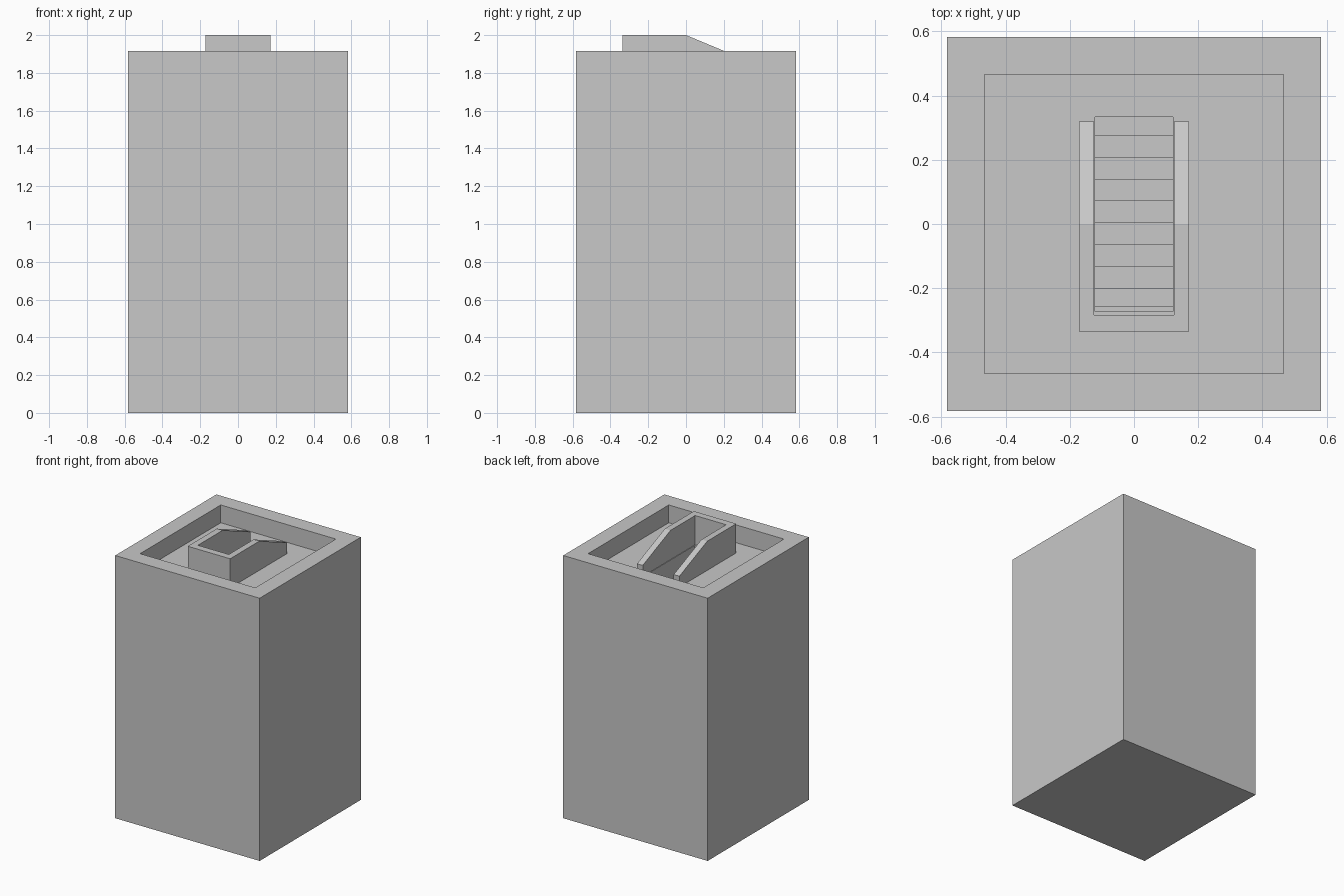
import bpy, bmesh

if "Cube" in bpy.data.objects:
    bpy.data.objects.remove(bpy.data.objects["Cube"])

W = 0.583        # half width of the block
TOP = 1.917      # top of the parapet
INNER = 0.465    # half width of the sunken roof
ROOF = 1.787     # level of the sunken roof

grey = bpy.data.materials.new("concrete grey")
grey.diffuse_color = (0.58, 0.58, 0.58, 1)
grey.use_nodes = True
grey.node_tree.nodes["Principled BSDF"].inputs["Base Color"].default_value = grey.diffuse_color


def extrude_x(name, profile, x0, x1):
    """Solid made from a (y, z) outline swept from x0 to x1."""
    bm = bmesh.new()
    face = bm.faces.new([bm.verts.new((x0, y, z)) for y, z in profile])
    swept = bmesh.ops.extrude_face_region(bm, geom=[face])
    moved = [g for g in swept["geom"] if isinstance(g, bmesh.types.BMVert)]
    bmesh.ops.translate(bm, verts=moved, vec=(x1 - x0, 0, 0))
    bmesh.ops.recalc_face_normals(bm, faces=bm.faces)
    mesh = bpy.data.meshes.new(name)
    bm.to_mesh(mesh)
    bm.free()
    mesh.materials.append(grey)
    obj = bpy.data.objects.new(name, mesh)
    bpy.context.collection.objects.link(obj)
    return obj


def box(name, x0, x1, y0, y1, z0, z1):
    return extrude_x(name, [(y0, z0), (y1, z0), (y1, z1), (y0, z1)], x0, x1)


def cut(target, cutter):
    mod = target.modifiers.new(cutter.name, "BOOLEAN")
    mod.operation = "DIFFERENCE"
    mod.solver = "EXACT"
    mod.object = cutter
    cutter.hide_render = True
    cutter.hide_viewport = True


# Main block with a parapet around a sunken roof
block = box("tower_block", -W, W, -W, W, 0, TOP)
cut(block, box("roof_cutter", -INNER, INNER, -INNER, INNER, ROOF, TOP + 0.2))

# Stairwell: a stepped void going down towards the front
RUN, RISE, STEPS = 0.068, 0.07, 9
outline = [(-0.272, ROOF + 0.05), (0.333, ROOF + 0.05)]
y, z = 0.333, ROOF
for i in range(STEPS):
    z -= RISE
    outline.append((y, z))
    y = max(0.275 - RUN * i, -0.258)
    outline.append((y, z))
outline += [(y, z - RISE), (-0.272, z - RISE)]
cut(block, extrude_x("stairwell_cutter", outline, -0.121, 0.121))

# Sloped side walls of the stair enclosure
side = [(-0.335, ROOF), (0.32, ROOF), (0.32, 1.867), (0.0, 2.0), (-0.335, 2.0)]
for label, s in (("left", -1), ("right", 1)):
    extrude_x(label + "_stair_wall", side, s * 0.125, s * 0.171)

# Front wall closing the enclosure
box("front_stair_wall", -0.125, 0.125, -0.335, -0.284, ROOF, 2.0)
